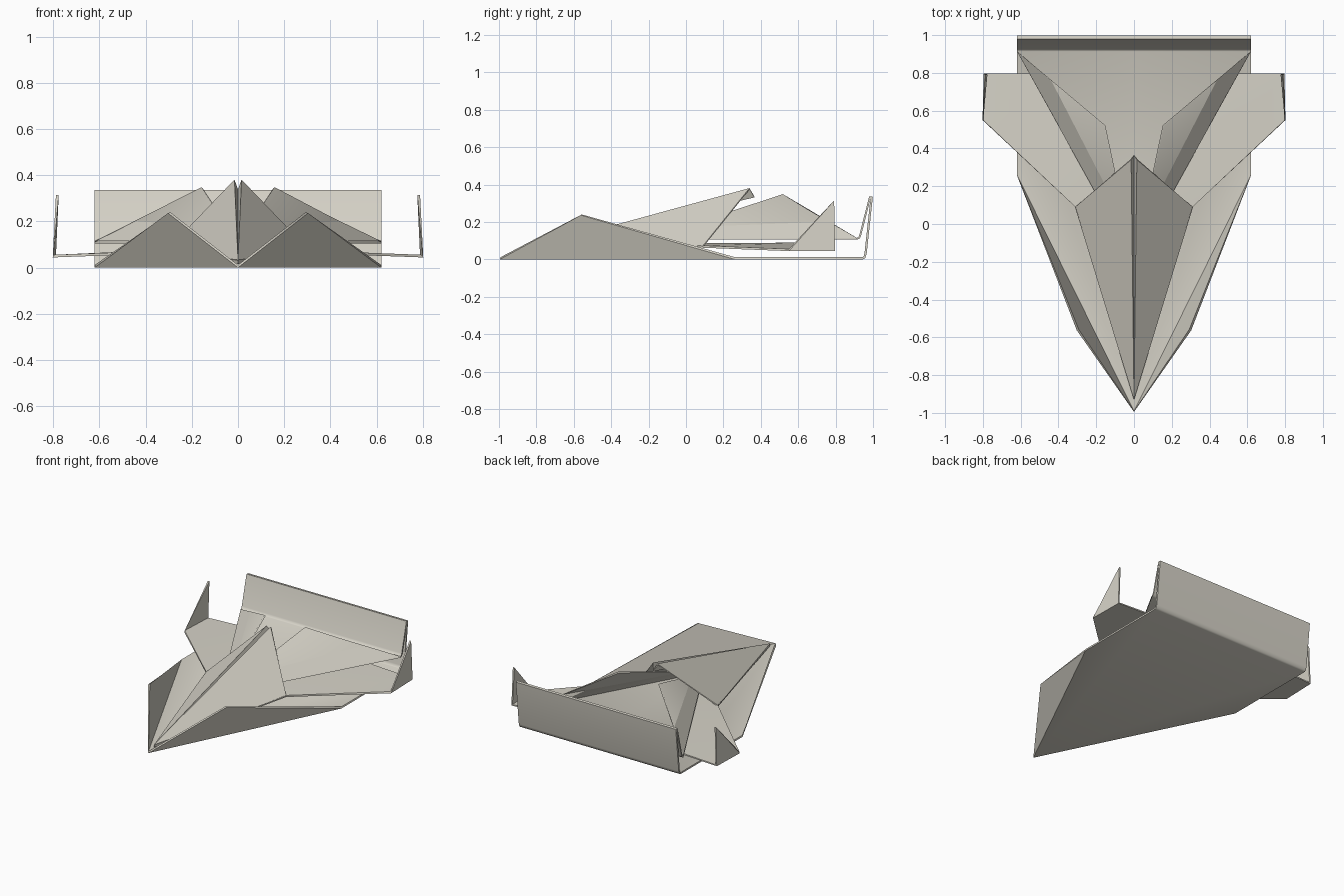
import bpy, bmesh, math

if "Cube" in bpy.data.objects:
    bpy.data.objects.remove(bpy.data.objects["Cube"])

paper = bpy.data.materials.new("warm_white_paper")
paper.diffuse_color = (0.68, 0.655, 0.58, 1)
paper.use_nodes = True
paper.node_tree.nodes["Principled BSDF"].inputs["Base Color"].default_value = paper.diffuse_color


def sheet(name, panels, thick=0.012):
    """Folded paper: panels of the right half (shared corners are welded), mirrored and thickened."""
    bm = bmesh.new()
    for p in panels:
        bm.faces.new([bm.verts.new(c) for c in p])
    bmesh.ops.remove_doubles(bm, verts=bm.verts[:], dist=1e-4)
    bmesh.ops.recalc_face_normals(bm, faces=bm.faces[:])
    me = bpy.data.meshes.new(name)
    bm.to_mesh(me)
    bm.free()
    me.materials.append(paper)
    ob = bpy.data.objects.new(name, me)
    bpy.context.collection.objects.link(ob)
    m = ob.modifiers.new("mirror", 'MIRROR')
    m.use_clip = True
    s = ob.modifiers.new("thickness", 'SOLIDIFY')
    s.thickness = thick
    s.offset = 0
    bpy.ops.object.select_all(action='DESELECT')
    ob.select_set(True)
    bpy.context.view_layer.objects.active = ob
    for mod in ("mirror", "thickness"):
        bpy.ops.object.modifier_apply(modifier=mod)
    bpy.ops.object.shade_smooth_by_angle(angle=math.radians(50))
    return ob


def strips(profile, w):
    """Panels along a (y, z) profile from the centre line out to width w."""
    return [[(0, *a), (w, *a), (w, *b), (0, *b)] for a, b in zip(profile, profile[1:])]


W = 0.62

# Bottom sheet with raised front walls and an upturned rear flap
nose, corner = (0, -0.993, 0.006), (W, 0.26, 0.006)
rear = [(0.945, 0.006), (0.954, 0.011), (0.96, 0.03), (0.993, 0.335)]
sheet("bottom_sheet", [
    [nose, corner, (W, *rear[0]), (0, *rear[0])],
    [nose, (0.298, -0.56, 0.238), corner],
] + strips(rear, W))

# Wing sheet with upright tips
lead, trail = (0.80, 0.55, 0.05), (0.792, 0.796, 0.05)
sheet("wings", [
    [(0, -0.93, 0.022), (0.31, 0.09, 0.068), (0, 0.09, 0.08)],
    [(0, 0.09, 0.08), (0.31, 0.09, 0.068), lead, trail, (0, 0.796, 0.085)],
    [lead, trail, (0.782, 0.792, 0.315)],
])

# Canopy: two sloping roof panels with a tucked-in ridge
tip, ridge = (0, -0.93, 0.03), (0.018, 0.34, 0.378)
sheet("canopy", [
    [tip, (0.31, 0.09, 0.068), ridge],
    [tip, ridge, (0, 0.365, 0.335)],
], 0.008)

# Tail sheet: triangular floor, folded-in fins and inner rear flap
front, back = (0, -0.2, 0.11), (W, 0.915, 0.11)
inner = [(0.915, 0.11), (0.925, 0.115), (0.932, 0.13), (0.984, 0.335)]
sheet("tail_sheet", [
    [front, back, (0, 0.915, 0.11)],
    [front, back, (0.155, 0.52, 0.345)],
] + strips(inner, W), 0.01)
